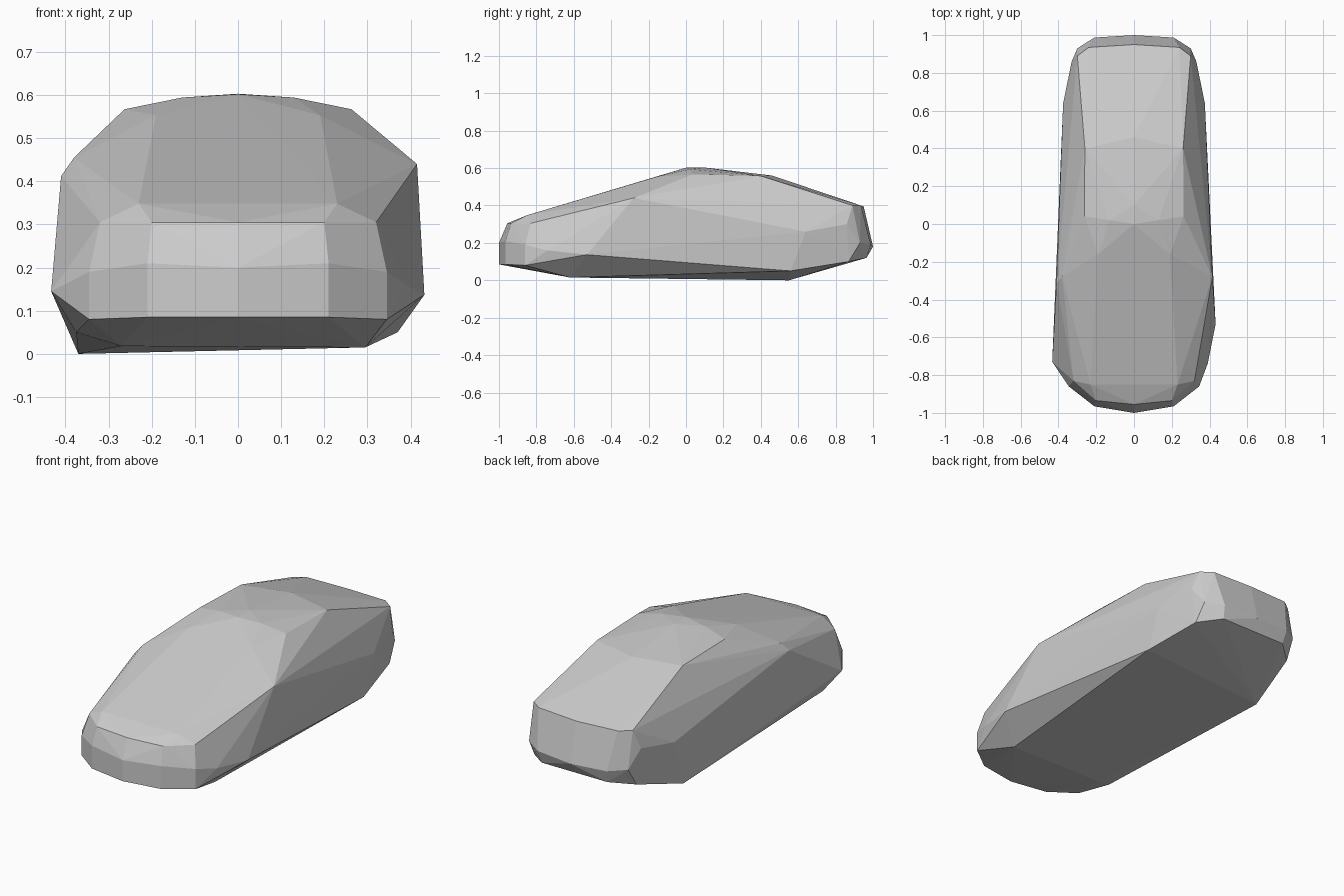
import bpy, bmesh

# Points shared by both sides (x is mirrored)
PAIRS = [
    # nose
    (0.21, -0.965, 0.085), (0.345, -0.86, 0.08), (0.21, -0.965, 0.21),
    (0.345, -0.86, 0.19), (0.20, -0.935, 0.305), (0.32, -0.83, 0.305),
    (0.23, -0.85, 0.348),
    # roof
    (0.19, -0.16, 0.553), (0.263, 0.04, 0.567), (0.26, 0.40, 0.558),
    (0.13, 0.02, 0.594),
    # tail
    (0.24, 0.935, 0.40), (0.30, 0.89, 0.40), (0.21, 0.987, 0.19),
    (0.30, 0.93, 0.20), (0.20, 0.965, 0.12), (0.33, 0.86, 0.30),
    (0.31, 0.87, 0.10), (0.375, 0.64, 0.26),
]
# Points on the centre line and uneven corners of the shell
SINGLES = [
    (0, -1.0, 0.085), (0, -1.0, 0.2), (0, -0.955, 0.305),
    (0, 0, 0.602), (0, 0.1, 0.603), (0, 0.46, 0.56),
    (0, 0.95, 0.395), (0, 1.0, 0.18),
    # mirrors
    (0.415, -0.28, 0.44), (-0.41, -0.31, 0.412), (-0.38, -0.28, 0.455),
    # widest lower corners
    (0.432, -0.53, 0.137), (0.39, -0.74, 0.16), (-0.433, -0.73, 0.145),
    # underside
    (0.37, 0.56, 0.05), (0.295, -0.62, 0.015), (-0.27, -0.62, 0.018),
    (-0.375, -0.65, 0.05), (-0.37, 0.55, 0.0),
]


def hull(name, points):
    bm = bmesh.new()
    for p in points:
        bm.verts.new(p)
    res = bmesh.ops.convex_hull(bm, input=bm.verts[:])
    loose = [v for v in bm.verts if not v.link_faces]
    bmesh.ops.delete(bm, geom=loose, context='VERTS')
    bmesh.ops.recalc_face_normals(bm, faces=bm.faces[:])
    mesh = bpy.data.meshes.new(name)
    bm.to_mesh(mesh)
    bm.free()
    obj = bpy.data.objects.new(name, mesh)
    bpy.context.collection.objects.link(obj)
    return obj


# Faceted car shell
mirrored = [(s * x, y, z) for x, y, z in PAIRS for s in (1, -1)]
hull("car_body", mirrored + SINGLES)
